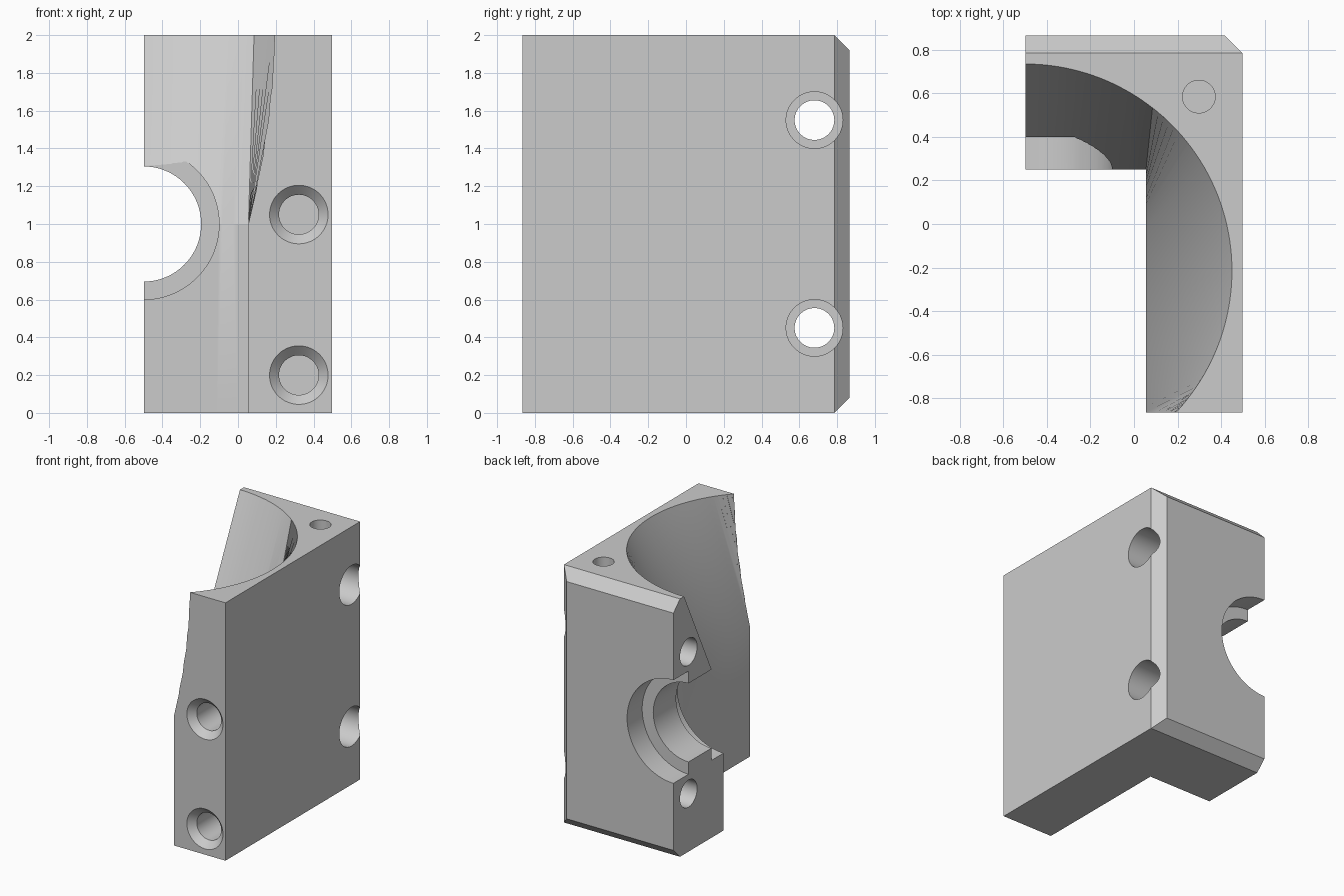
import bpy, bmesh, math
from mathutils import Vector

if "Cube" in bpy.data.objects:
    bpy.data.objects.remove(bpy.data.objects["Cube"])

X, Y = 0.498, 0.865          # half width and half depth of the block
INNER_X, INNER_Y = 0.055, 0.25   # inside corner of the L-shaped plan

grey = bpy.data.materials.new("plain grey")
grey.diffuse_color = (0.6, 0.6, 0.6, 1)
grey.use_nodes = True
grey.node_tree.nodes["Principled BSDF"].inputs["Base Color"].default_value = grey.diffuse_color


def finish(bm, name):
    bmesh.ops.recalc_face_normals(bm, faces=bm.faces)
    me = bpy.data.meshes.new(name)
    bm.to_mesh(me)
    bm.free()
    ob = bpy.data.objects.new(name, me)
    bpy.context.collection.objects.link(ob)
    me.materials.append(grey)
    return ob


def loft(rings, name):
    """Closed solid through rings of equal point count."""
    bm = bmesh.new()
    vs = [[bm.verts.new(p) for p in ring] for ring in rings]
    n = len(vs[0])
    for a, b in zip(vs, vs[1:]):
        for i in range(n):
            j = (i + 1) % n
            bm.faces.new((a[i], a[j], b[j], b[i]))
    bm.faces.new(vs[0][::-1])
    bm.faces.new(vs[-1])
    return finish(bm, name)


def drill(name, start, axis, profile, n=64):
    """Turned cutter: profile lists (distance along axis, radius)."""
    d = Vector(axis)
    u = d.orthogonal().normalized()
    v = d.cross(u)
    rings = [[Vector(start) + d * t + (u * math.cos(k * math.tau / n)
              + v * math.sin(k * math.tau / n)) * r for k in range(n)]
             for t, r in profile]
    return loft(rings, name)


# Block with three chamfered edges around the back face
bm = bmesh.new()
bmesh.ops.create_cube(bm, size=1)
for v in bm.verts:
    v.co = (v.co.x * 2 * X, v.co.y * 2 * Y, v.co.z * 2 + 1)
edges = [e for e in bm.edges if all(v.co.y > 0 for v in e.verts)
         and sum(v.co.x for v in e.verts) > -X]
bmesh.ops.bevel(bm, geom=edges, offset=0.08, segments=1, affect='EDGES')
block = finish(bm, "bracket_block")

cutters = []

# Inside pocket: straight L corner below, ruled blend to a circle at the top
CX, CY, R, CORNER = -0.5, -0.215, 0.95, 52
angles = [CORNER + (90 - CORNER) * i / 20 for i in range(20, 0, -1)]
angles += [CORNER - 2 * i for i in range(CORNER + 1)]
low, high = [], []
for a in angles:
    if a >= CORNER:
        p = Vector((CX + (INNER_X - CX) * (90 - a) / (90 - CORNER), INNER_Y, 1))
    else:
        p = Vector((INNER_X, INNER_Y - 1.38 * (CORNER - a) / (2 * CORNER), 1))
    t = math.radians(a)
    q = Vector((CX + R * math.cos(t), CY + R * math.sin(t), 2))
    low.append(p)
    high.append(p.lerp(q, 1.02))
# Outer closing points lie beyond the block
low = [Vector((-0.8, INNER_Y, 1))] + low + [Vector((-0.8, low[-1].y, 1))]
high = [Vector((-0.8, high[0].y, 2.02))] + high + [Vector((-0.8, high[-1].y, 2.02))]
base = [Vector((p.x, p.y, -0.1)) for p in low]
cutters.append(loft([base, low, high], "pocket_cutter"))

# Half bore through the back wall, stepped wider at both ends
cutters.append(drill("bore_cutter", (-0.5, 0, 1), (0, 1, 0),
                     [(0.1, 0.4), (0.4, 0.4), (0.4, 0.305), (0.68, 0.305),
                      (0.68, 0.4), (1.0, 0.4)], 96))

# Cross bolt holes with deep counterbores on the right side
for z in (0.45, 1.55):
    cutters.append(drill("bolt_cutter", (X, 0.68, z), (-1, 0, 0),
                         [(-0.1, 0.15), (0.35, 0.15), (0.35, 0.105), (1.2, 0.105)]))

# Countersunk blind holes in the front end
for z in (0.2, 1.05):
    cutters.append(drill("front_hole_cutter", (0.322, -Y, z), (0, 1, 0),
                         [(-0.02, 0.175), (0.05, 0.105), (0.5, 0.105)]))

# Dowel hole in the top
cutters.append(drill("dowel_cutter", (0.298, 0.585, 2), (0, 0, -1),
                     [(-0.1, 0.075), (0.2, 0.075)]))

bpy.context.view_layer.objects.active = block
block.select_set(True)
for c in cutters:
    c.hide_render = True
    m = block.modifiers.new(c.name, 'BOOLEAN')
    m.operation, m.solver, m.object = 'DIFFERENCE', 'EXACT', c
    bpy.ops.object.modifier_apply(modifier=m.name)
    bpy.data.objects.remove(c)
bpy.ops.object.shade_smooth_by_angle(angle=math.radians(25))
